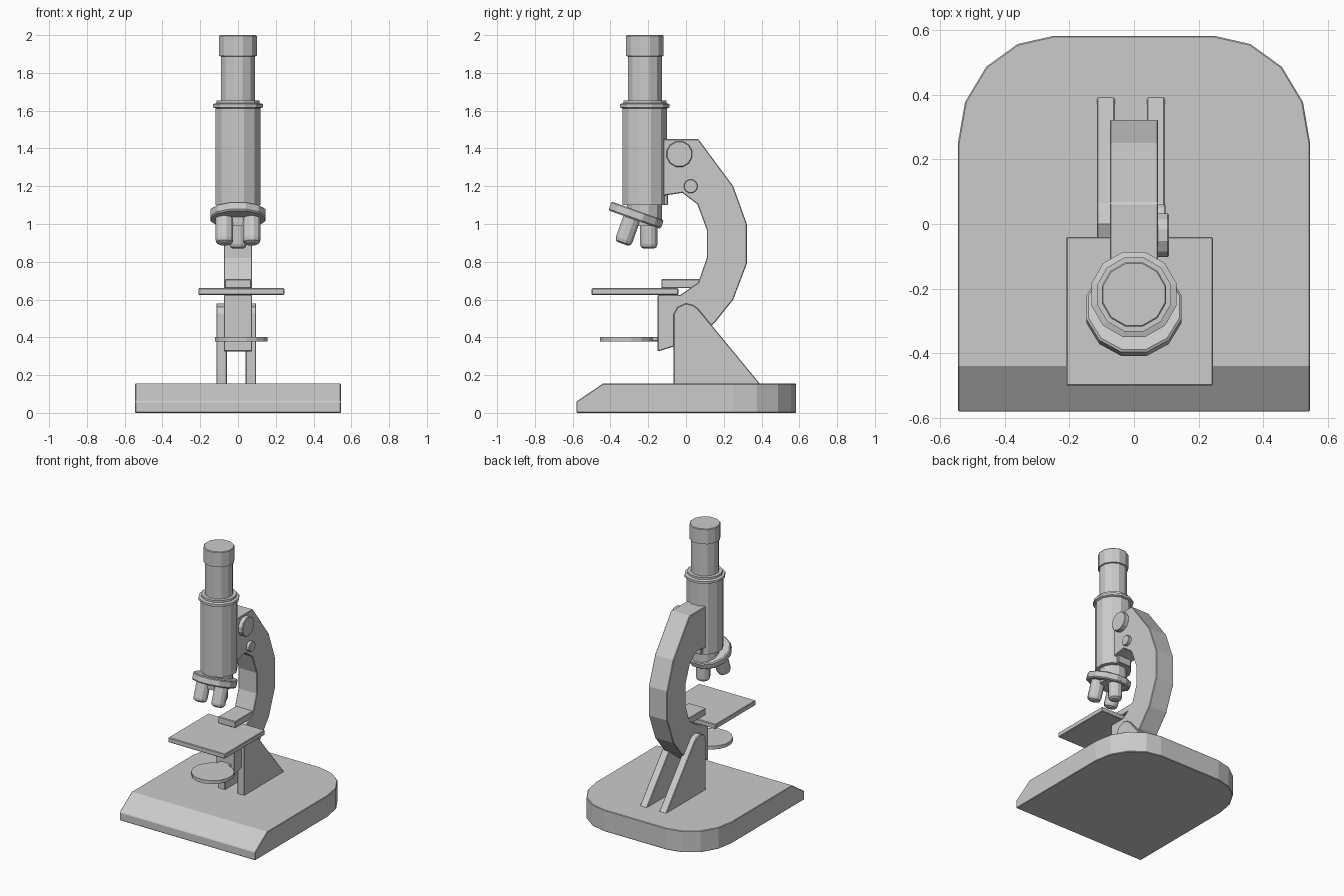
import bpy, bmesh, math
from mathutils import Vector

if "Cube" in bpy.data.objects:
    bpy.data.objects.remove(bpy.data.objects["Cube"])

def finish(name, bm, bevel=0.004):
    bmesh.ops.recalc_face_normals(bm, faces=bm.faces)
    me = bpy.data.meshes.new(name)
    bm.to_mesh(me)
    bm.free()
    ob = bpy.data.objects.new(name, me)
    bpy.context.collection.objects.link(ob)
    if bevel:
        m = ob.modifiers.new("bevel", "BEVEL")
        m.width, m.segments = bevel, 1
        m.limit_method, m.angle_limit = "ANGLE", math.radians(50)
    return ob

def prism(bm, pts, offset):
    f = bm.faces.new([bm.verts.new(p) for p in pts])
    r = bmesh.ops.extrude_face_region(bm, geom=[f])
    bmesh.ops.translate(bm, vec=offset, verts=[v for v in r["geom"] if isinstance(v, bmesh.types.BMVert)])

def side_profile(name, pts, x0, x1):
    bm = bmesh.new()
    prism(bm, [(x0, y, z) for y, z in pts], (x1 - x0, 0, 0))
    return finish(name, bm)

def box(name, x0, x1, y0, y1, z0, z1):
    return side_profile(name, [(y0, z0), (y1, z0), (y1, z1), (y0, z1)], x0, x1)

def lathe(name, profile, origin, axis=(0, 0, 1), n=12, bevel=0):
    """Closed turned solid: profile of (radius, height along axis)."""
    q = Vector((0, 0, 1)).rotation_difference(Vector(axis))
    bm = bmesh.new()
    rings = []
    for r, h in profile:
        rings.append([bm.verts.new(q @ Vector((r * math.cos(a), r * math.sin(a), h)) + Vector(origin))
                      for a in [math.tau * (i + 0.5) / n for i in range(n)]])
    for a, b in zip(rings, rings[1:]):
        for i in range(n):
            j = (i + 1) % n
            bm.faces.new((a[i], a[j], b[j], b[i]))
    bm.faces.new(rings[0])
    bm.faces.new(rings[-1])
    return finish(name, bm, bevel)

# Base: rounded at the back, sloped at the front
half = [(0.545, -0.58), (0.545, 0.25), (0.523, 0.377), (0.457, 0.487), (0.36, 0.557), (0.25, 0.582)]
plan = half + [(-x, y) for x, y in reversed(half)]
bm = bmesh.new()
prism(bm, [(x, y, 0) for x, y in plan], (0, 0, 0.155))
r = bmesh.ops.bisect_plane(bm, geom=bm.verts[:] + bm.edges[:] + bm.faces[:],
                           plane_co=(0, -0.58, 0.06), plane_no=(0, -0.095, 0.14), clear_outer=True)
bmesh.ops.holes_fill(bm, edges=[e for e in bm.edges if e.is_boundary])
finish("base", bm)

# Twin support plates
plate = [(-0.065, 0.15), (-0.065, 0.525), (-0.045, 0.56), (0.0, 0.58), (0.04, 0.57),
         (0.065, 0.55), (0.395, 0.15)]
for name, x0 in (("left_support", -0.115), ("right_support", 0.04)):
    side_profile(name, plate, x0, x0 + 0.056)

# Curved arm
arm = [(-0.12, 1.45), (0.065, 1.45), (0.25, 1.2), (0.322, 1.0), (0.322, 0.79), (0.25, 0.6),
       (0.15, 0.475), (0.03, 0.38), (-0.15, 0.325), (-0.15, 0.625), (-0.03, 0.625), (0.065, 0.69),
       (0.11, 0.82), (0.11, 0.97), (0.06, 1.105), (-0.02, 1.165), (-0.12, 1.15)]
side_profile("arm", arm, -0.075, 0.075)
box("tube_rack", -0.055, 0.055, -0.14, -0.096, 1.1, 1.45)

# Stage, stage block and condenser disc
box("stage", -0.21, 0.245, -0.5, -0.04, 0.625, 0.66)
box("stage_block", -0.07, 0.07, -0.13, 0.08, 0.66, 0.708)
lathe("condenser_disc", [(0.142, 0.378), (0.142, 0.403)], (0.018, -0.315, 0), n=16)
box("condenser_neck", -0.04, 0.05, -0.22, -0.14, 0.379, 0.402)

# Optical tube
tube = [(0.122, 1.1), (0.122, 1.612), (0.136, 1.618), (0.136, 1.635), (0.118, 1.64), (0.118, 1.655),
        (0.093, 1.655), (0.093, 1.887), (0.103, 1.89), (0.103, 1.995), (0.099, 2.0)]
lathe("optical_tube", tube, (0, -0.218, 0))
lathe("nose_connector", [(0.095, 0.99), (0.095, 1.105)], (0, -0.22, 0))

# Tilted turret with three objectives
t = math.radians(19.5)
axis = Vector((0, -math.sin(t), -math.cos(t)))
lathe("turret", [(0.145, 0), (0.152, 0.006), (0.152, 0.042), (0.145, 0.05)], (0, -0.256, 1.07), axis)
lens = [(0.048, 0), (0.048, 0.125), (0.043, 0.142), (0.03, 0.15)]
for name, x in (("left_objective", -0.072), ("right_objective", 0.072)):
    lathe(name, lens, Vector((x, -0.335, 0.895)) - axis * 0.15, axis)
lathe("rear_objective", lens, (0, -0.197, 1.02), (0, 0, -1))

# Focus knobs on the right side
lathe("coarse_knob", [(0.07, 0.06), (0.07, 0.104), (0.066, 0.108)], (0, -0.035, 1.37), (1, 0, 0))
lathe("fine_knob", [(0.037, 0.06), (0.037, 0.095), (0.034, 0.098)], (0, 0.025, 1.2), (1, 0, 0))
